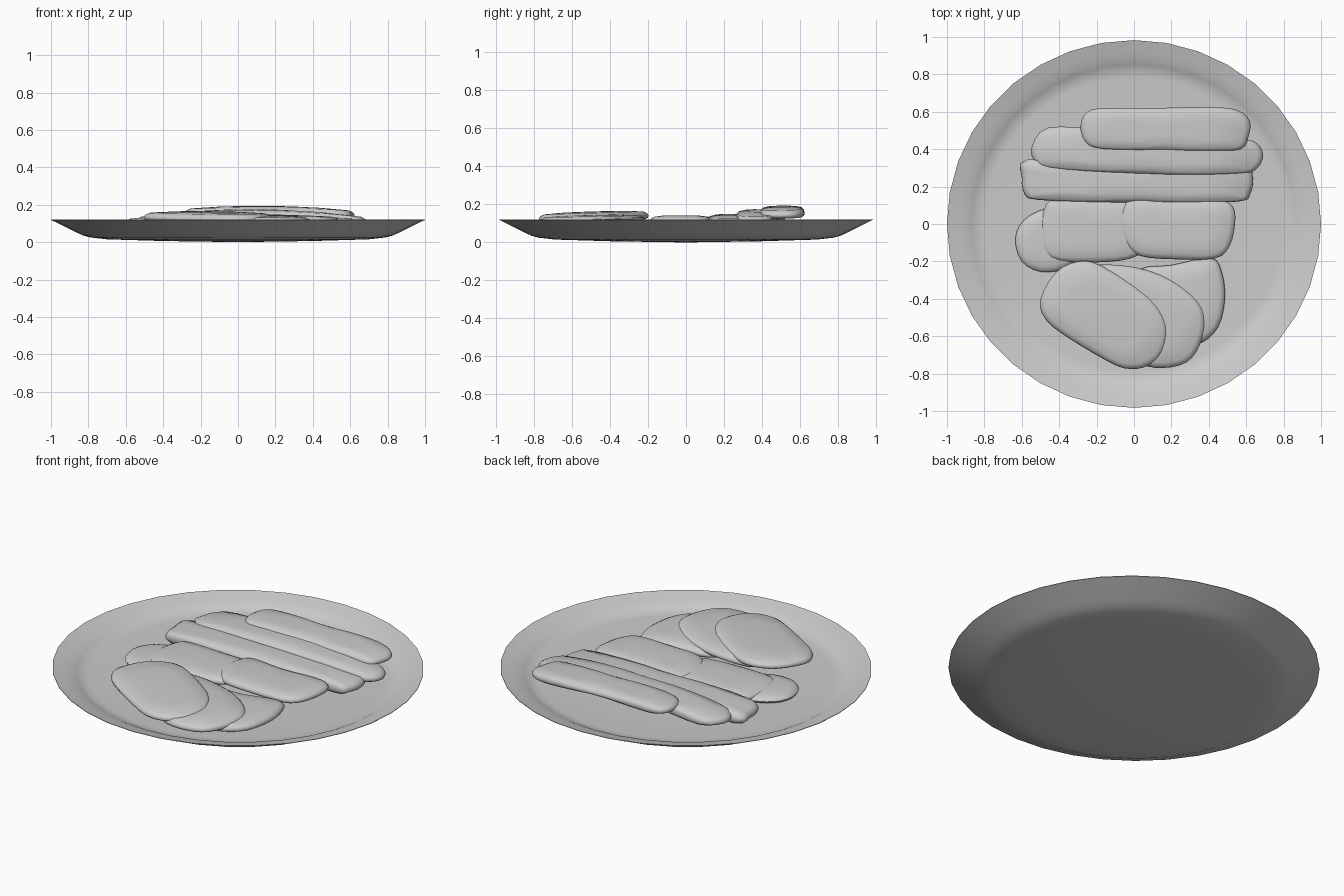
import bpy, bmesh, math
from mathutils import Vector

if "Cube" in bpy.data.objects:
    bpy.data.objects.remove(bpy.data.objects["Cube"])


def finish(bm, name, angle):
    bmesh.ops.recalc_face_normals(bm, faces=bm.faces)
    me = bpy.data.meshes.new(name)
    bm.to_mesh(me)
    bm.free()
    ob = bpy.data.objects.new(name, me)
    bpy.context.collection.objects.link(ob)
    bpy.ops.object.select_all(action='DESELECT')
    bpy.context.view_layer.objects.active = ob
    ob.select_set(True)
    bpy.ops.object.shade_smooth_by_angle(angle=math.radians(angle))
    return ob


def skin(bm, rings):
    """Bridge closed rings of points and cap both ends with a fan."""
    vs = [[bm.verts.new(p) for p in r] for r in rings]
    n = len(vs[0])
    for a, b in zip(vs, vs[1:]):
        for i in range(n):
            bm.faces.new((a[i], a[(i + 1) % n], b[(i + 1) % n], b[i]))
    for r in (vs[0], vs[-1]):
        c = bm.verts.new(sum((v.co for v in r), Vector()) / n)
        for i in range(n):
            bm.faces.new((r[i], r[(i + 1) % n], c))


def slice_piece(name, pts, bottom, top, slope=(0, 0), bend=0.0, sub=3):
    """Soft-edged flat piece: smoothed outline, rounded rim, low domed top."""
    pts = [Vector(p) for p in pts]
    n = len(pts)
    outline = []
    for i in range(n):
        a, b, c, d = (pts[(i + k) % n] for k in (-1, 0, 1, 2))
        for j in range(sub):
            t = j / sub
            outline.append(0.5 * (2 * b + (c - a) * t + (2 * a - 5 * b + 4 * c - d) * t * t
                                  + (3 * b - a - 3 * c + d) * t ** 3))
    xs, ys = [p.x for p in outline], [p.y for p in outline]
    mid = Vector(((min(xs) + max(xs)) / 2, (min(ys) + max(ys)) / 2))
    rings = []
    # (inset distance, extra scale, height fraction)
    for inset, s, h in ((0, .6, 0), (.025, 1, .03), (.005, 1, .2), (0, 1, .42),
                        (.008, 1, .65), (.03, 1, .85), (0, .6, .96), (0, .25, 1)):
        ring = []
        for p in outline:
            q = (p - mid) * s
            q *= 1 - inset / max(q.length, .05)
            z = bottom + (top - bottom) * h + slope[0] * q.x + slope[1] * q.y - bend * q.x ** 2
            ring.append((mid.x + q.x, mid.y + q.y, z))
        rings.append(ring)
    bm = bmesh.new()
    skin(bm, rings)
    return finish(bm, name, 60)


# Plate: revolved profile from underside, over the rim, to the inner floor
profile = [(.4, .006), (.7, .015), (.79, .025), (.83, .036), (.87, .055), (1, .119),
           (1, .122), (.94, .106), (.89, .093), (.87, .083), (.84, .07), (.8, .066), (.4, .065)]
bm = bmesh.new()
skin(bm, [[(r * math.cos(math.tau * i / 36), r * .983 * math.sin(math.tau * i / 36), z)
           for i in range(36)] for r, z in profile])
for v in bm.verts:
    if v.co.xy.length < .01 and v.co.z < .03:
        v.co.z = 0
finish(bm, "plate", 50)

# Long strips at the back, overlapping upwards
slice_piece("strip_lower", [(-.60, .25), (-.585, .16), (-.52, .13), (-.2, .115), (.2, .112), (.56, .12),
            (.62, .16), (.635, .25), (.58, .31), (.2, .32), (-.2, .32), (-.57, .345)],
            .083, .15, bend=.04)
slice_piece("strip_middle", [(-.545, .42), (-.535, .34), (-.46, .30), (-.15, .275), (.25, .262), (.56, .27),
            (.65, .29), (.69, .36), (.66, .43), (.55, .46), (.2, .49), (-.2, .51), (-.46, .515)],
            .12, .175, bend=.09)
slice_piece("strip_upper", [(-.285, .53), (-.265, .44), (-.17, .40), (.15, .39), (.42, .39), (.57, .40),
            (.61, .46), (.62, .55), (.55, .61), (.4, .625), (.1, .62), (-.15, .62), (-.25, .60)],
            .14, .193, slope=(-.012, .01), bend=.06)

# Middle row of oval slices
slice_piece("middle_slice_left", [(-.635, -.08), (-.60, -.2), (-.5, -.255), (-.38, -.24), (-.25, -.15),
            (-.25, 0), (-.35, .09), (-.48, .08), (-.59, .02)], .068, .115)
slice_piece("middle_slice_centre", [(-.5, -.04), (-.485, -.14), (-.41, -.195), (-.2, -.205), (-.02, -.185),
            (.07, -.12), (.08, 0), (.03, .1), (-.1, .13), (-.41, .135), (-.48, .08)], .08, .13)
slice_piece("middle_slice_right", [(-.08, .0), (-.05, -.1), (.03, -.17), (.2, -.188), (.43, -.185),
            (.51, -.12), (.54, .0), (.53, .09), (.45, .13), (.2, .128), (.0, .138), (-.06, .09)],
            .09, .143)

# Fan of large slices at the front
slice_piece("front_slice_lower", [(.2, -.22), (.41, -.18), (.47, -.26), (.486, -.4), (.45, -.55), (.35, -.64),
            (.2, -.65), (.02, -.52), (-.05, -.35), (.03, -.24)], .07, .125)
slice_piece("front_slice_middle", [(-.22, -.22), (0, -.23), (.2, -.3), (.34, -.41), (.38, -.52), (.35, -.65),
            (.28, -.74), (.15, -.77), (.02, -.74), (-.18, -.6), (-.3, -.42), (-.31, -.28)],
            .09, .145, slope=(0, .02))
slice_piece("front_slice_upper", [(-.5, -.4), (-.42, -.26), (-.3, -.2), (-.17, -.225), (.08, -.39), (.175, -.54),
            (.155, -.68), (.08, -.755), (-.02, -.775), (-.13, -.74), (-.38, -.59), (-.48, -.5)],
            .11, .163, slope=(.0, .03))
